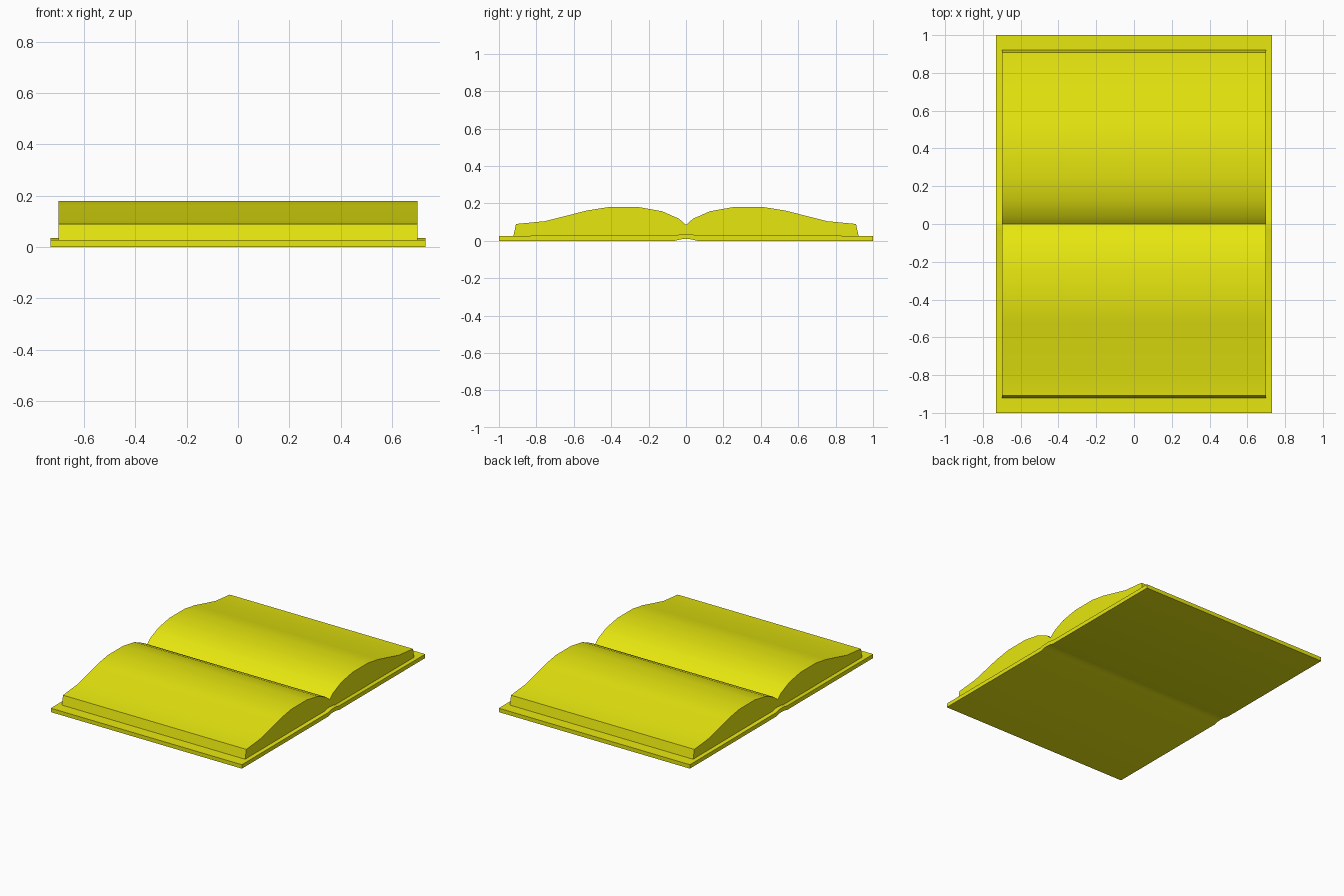
import bpy, bmesh

if "Cube" in bpy.data.objects:
    bpy.data.objects.remove(bpy.data.objects["Cube"])

yellow = bpy.data.materials.new("book yellow")
yellow.diffuse_color = (0.8, 0.8, 0.005, 1)
yellow.use_nodes = True
yellow.node_tree.nodes["Principled BSDF"].inputs["Base Color"].default_value = yellow.diffuse_color


def extrude_profile(name, half, half_width):
    """Mirror a half profile (y >= 0, running from bottom centre to top centre) and extrude along x."""
    mirrored = [(-y, z) for y, z in reversed(half) if y > 0]
    profile = half + mirrored
    bm = bmesh.new()
    verts = [bm.verts.new((-half_width, y, z)) for y, z in profile]
    cap = bm.faces.new(verts)
    res = bmesh.ops.extrude_face_region(bm, geom=[cap], use_keep_orig=True)
    moved = [g for g in res["geom"] if isinstance(g, bmesh.types.BMVert)]
    bmesh.ops.translate(bm, verts=moved, vec=(2 * half_width, 0, 0))
    bmesh.ops.recalc_face_normals(bm, faces=bm.faces)
    # split the concave end caps cleanly
    bmesh.ops.triangulate(bm, faces=[f for f in bm.faces if len(f.verts) > 4])
    mesh = bpy.data.meshes.new(name)
    bm.to_mesh(mesh)
    bm.free()
    mesh.materials.append(yellow)
    obj = bpy.data.objects.new(name, mesh)
    bpy.context.collection.objects.link(obj)
    bpy.ops.object.select_all(action='DESELECT')
    obj.select_set(True)
    bpy.context.view_layer.objects.active = obj
    bpy.ops.object.shade_smooth_by_angle(angle=0.6)
    return obj


# Cover: thin board with a slightly raised spine
extrude_profile("cover", [
    (0, 0.01), (0.03, 0.008), (0.06, 0), (1, 0), (1, 0.027),
    (0.06, 0.028), (0.03, 0.035), (0, 0.036)], 0.73)

# Pages: two swelling halves meeting in the gutter
extrude_profile("pages", [
    (0, 0.02), (0.924, 0.02), (0.909, 0.09), (0.754, 0.105), (0.53, 0.162),
    (0.417, 0.18), (0.25, 0.18), (0.128, 0.158), (0.037, 0.118), (0, 0.085)], 0.70)
